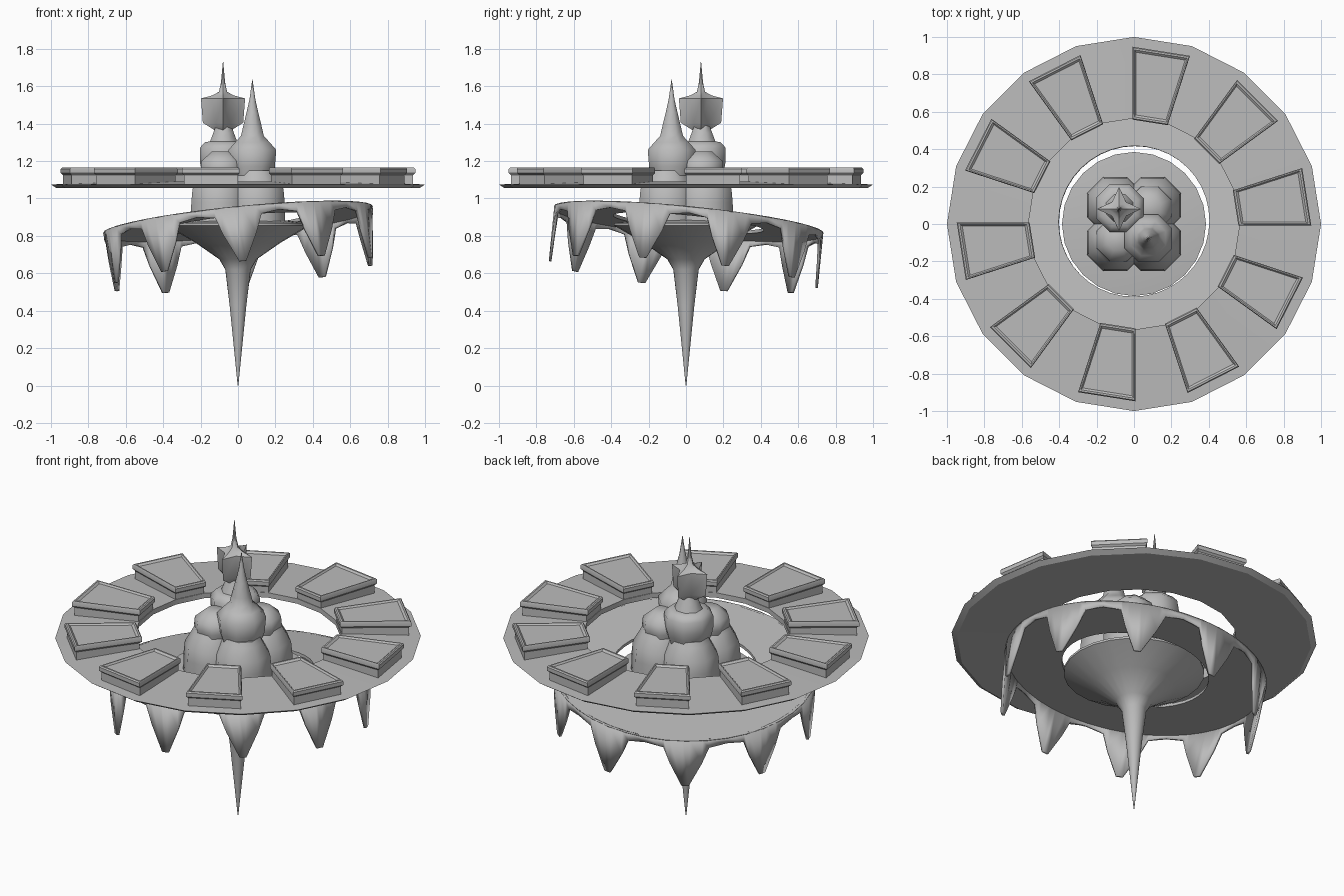
import bpy, bmesh
from math import cos, sin, tau, radians
from mathutils import Matrix, Vector

cube = bpy.data.objects.get("Cube")
if cube:
    bpy.data.objects.remove(cube)

grey = bpy.data.materials.new("stone_grey")
grey.use_nodes = True
grey.diffuse_color = (0.5, 0.5, 0.5, 1)
grey.node_tree.nodes["Principled BSDF"].inputs["Base Color"].default_value = (0.5, 0.5, 0.5, 1)


def finish(name, bm, angle=30):
    """Turn a bmesh into a shaded object."""
    bmesh.ops.remove_doubles(bm, verts=bm.verts, dist=0.0005)
    bmesh.ops.recalc_face_normals(bm, faces=bm.faces)
    mesh = bpy.data.meshes.new(name)
    bm.to_mesh(mesh)
    bm.free()
    mesh.materials.append(grey)
    obj = bpy.data.objects.new(name, mesh)
    bpy.context.collection.objects.link(obj)
    bpy.ops.object.select_all(action="DESELECT")
    obj.select_set(True)
    bpy.context.view_layer.objects.active = obj
    bpy.ops.object.shade_smooth_by_angle(angle=radians(angle))
    return obj


def loft(name, sections, caps=True, closed=False, angle=30):
    """Skin a stack of closed loops that share a point count."""
    bm = bmesh.new()
    loops = [[bm.verts.new(p) for p in s] for s in sections]
    pairs = list(zip(loops, loops[1:]))
    if closed:
        pairs.append((loops[-1], loops[0]))
    for a, b in pairs:
        n = len(a)
        for i in range(n):
            j = (i + 1) % n
            bm.faces.new((a[i], a[j], b[j], b[i]))
    if caps and not closed:
        bm.faces.new(loops[0])
        bm.faces.new(loops[-1])
    return finish(name, bm, angle)


def loop(r, z, sides, center=(0, 0), turn=0.0, valley=1.0):
    """One polygon; valley pulls in every second corner to make a star."""
    pts = []
    for i in range(sides):
        a = tau * (i + turn) / sides
        q = r * (valley if i % 2 else 1)
        pts.append((center[0] + q * cos(a), center[1] + q * sin(a), z))
    return pts


def turned(name, profile, sides, center=(0, 0), turn=0.0, closed=False, angle=30):
    return loft(name, [loop(r, z, sides, center, turn) for r, z in profile],
                closed=closed, angle=angle)


# Upper platform ring
turned("upper_ring", [(0.565, 1.06), (0.97, 1.055), (1.0, 1.075), (0.565, 1.09)],
       20, closed=True)

# Ten raised trapezoid panels with a recessed top
PANEL_STEPS = [(0.94, 1.07), (0.94, 1.125), (1, 1.135), (1, 1.158), (0.97, 1.165),
               (0.92, 1.165), (0.86, 1.155)]
for k in range(10):
    rot = Matrix.Rotation(radians(9 + 36 * k), 3, "Z")
    mid = 0.745
    corners = [(-0.195, -0.095), (0.19, -0.155), (0.19, 0.155), (-0.195, 0.095)]
    loft(f"roof_panel_{k + 1}",
         [[rot @ Vector((mid + x * s, y * s, z)) for x, y in corners]
          for s, z in PANEL_STEPS])

# Tilted lower ring
down = Vector((-0.1, 0.1, 1)).normalized()
tilt = Matrix.Translation((0, 0.015, 0.887)) @ \
    Vector((0, 0, 1)).rotation_difference(down).to_matrix().to_4x4()
lower = turned("lower_ring", [(0.405, -0.018), (0.715, -0.02), (0.725, 0), (0.405, 0)],
               40, closed=True)
lower.matrix_world = tilt

# Ten pointed blades hanging from the rim, joined by a short skirt
BLADE = [(-18, 0.035), (-10, 0.05), (-7, 0.15), (-1.5, 0.295),
         (1.5, 0.295), (7, 0.15), (10, 0.05)]
bm = bmesh.new()
columns = []
for k in range(10):
    for offset, depth in BLADE:
        a = radians(18 + 36 * k + offset)
        x, y = 0.723 * cos(a), 0.723 * sin(a)
        columns.append([bm.verts.new((x, y, 0)), bm.verts.new((x, y, -depth))])
for i, (top, low) in enumerate(columns):
    top2, low2 = columns[(i + 1) % len(columns)]
    bm.faces.new((top, low, low2, top2))
blades = finish("rim_blades", bm)
blades.matrix_world = tilt
solid = blades.modifiers.new("thickness", "SOLIDIFY")
solid.thickness = 0.014

# Central dish with its long hanging spike
turned("dish_and_spike", [(0.002, 0), (0.022, 0.2), (0.045, 0.43), (0.068, 0.62),
                          (0.1, 0.675), (0.23, 0.765), (0.385, 0.855), (0.385, 0.868),
                          (0.24, 0.885)], 24)

# Tower: four clustered octagonal columns
for side_x, x in (("left", 0.1), ("right", -0.1)):
    for side_y, y in (("front", -0.1), ("back", 0.1)):
        turned(f"tower_base_{side_y}_{side_x}",
               [(0.165, 0.87), (0.162, 0.98), (0.155, 1.05), (0.115, 1.12), (0.1, 1.15)],
               8, (x, y), 0.5, angle=50)
for name, x, y in (("back_left", 0.085, 0.085), ("front_right", -0.085, -0.085)):
    turned(f"tower_shoulder_{name}",
           [(0.1, 1.08), (0.125, 1.15), (0.12, 1.2), (0.06, 1.25)],
           8, (x, y), 0.5, angle=50)

# Tall front spire
turned("front_spire", [(0.1, 1.08), (0.13, 1.17), (0.138, 1.26), (0.1, 1.3),
                       (0.066, 1.335), (0.055, 1.38), (0.034, 1.46), (0.017, 1.53),
                       (0.001, 1.635)],
       8, (0.077, -0.077), 0.5, angle=50)

# Back spire body and neck
BACK = (-0.08, 0.08)
turned("back_spire_body", [(0.1, 1.08), (0.13, 1.16), (0.138, 1.2), (0.138, 1.27),
                           (0.11, 1.3), (0.078, 1.305), (0.06, 1.35), (0.04, 1.4)],
       8, (-0.077, 0.085), 0.5, angle=50)

# Four-armed head drawn up into a needle
HEAD = [(0.045, 1.365, 0.8), (0.108, 1.405, 0.5), (0.118, 1.535, 0.45), (0.06, 1.55, 0.6),
        (0.022, 1.57, 1), (0.011, 1.62, 1), (0.001, 1.73, 1)]
loft("back_spire_head", [loop(r, z, 8, BACK, 0, v) for r, z, v in HEAD], angle=40)
